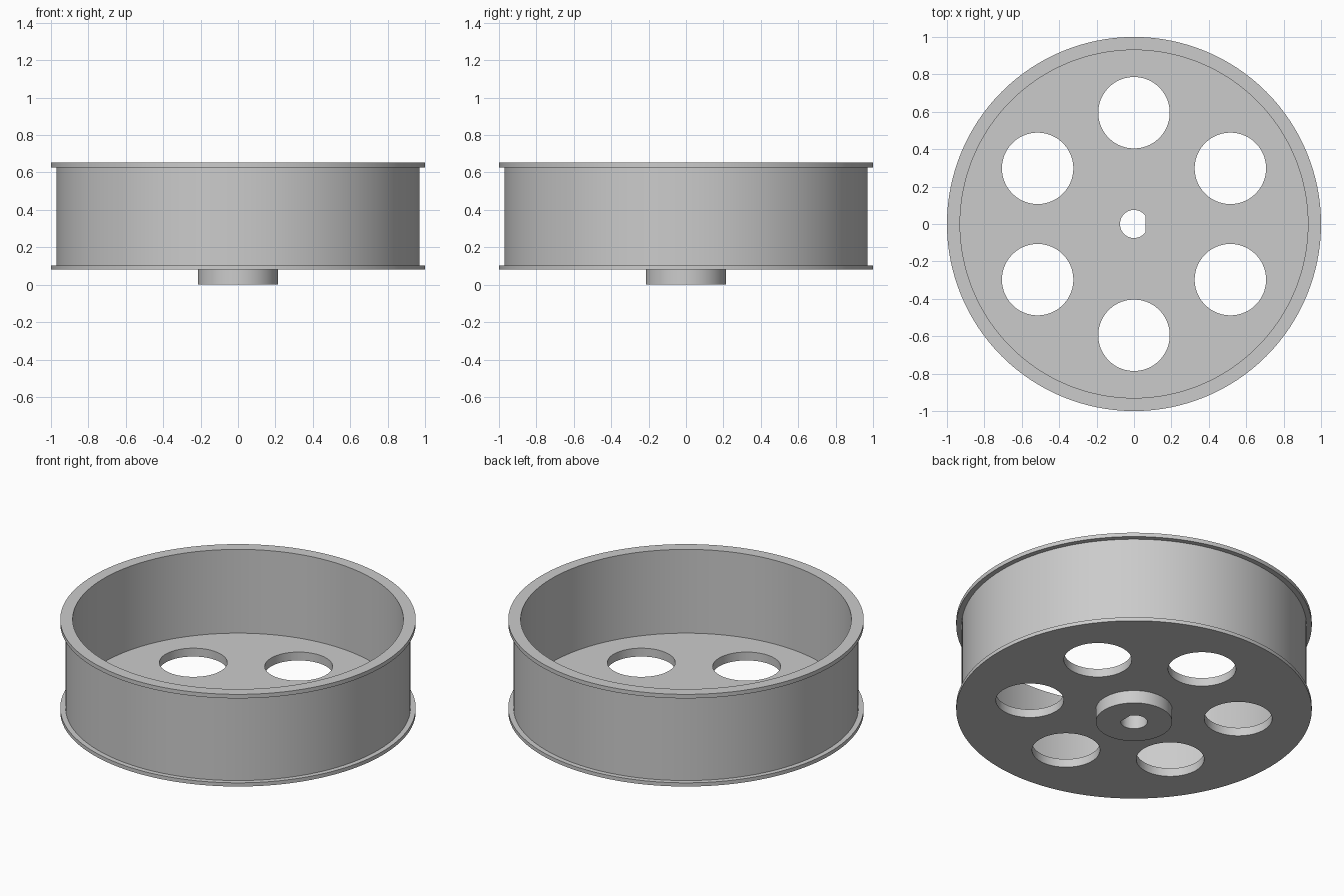
import bpy, bmesh, math

if "Cube" in bpy.data.objects:
    bpy.data.objects.remove(bpy.data.objects["Cube"])

grey = bpy.data.materials.new("plain grey")
grey.use_nodes = True
colour = (0.6, 0.6, 0.6, 1)
grey.diffuse_color = colour
grey.node_tree.nodes["Principled BSDF"].inputs["Base Color"].default_value = colour


def add_object(name, bm):
    bmesh.ops.recalc_face_normals(bm, faces=bm.faces)
    mesh = bpy.data.meshes.new(name)
    bm.to_mesh(mesh)
    bm.free()
    mesh.materials.append(grey)
    obj = bpy.data.objects.new(name, mesh)
    bpy.context.collection.objects.link(obj)
    return obj


def lathe(name, profile, steps=128):
    bm = bmesh.new()
    verts = [bm.verts.new((r, 0, z)) for r, z in profile]
    edges = [bm.edges.new(pair) for pair in zip(verts, verts[1:])]
    bmesh.ops.spin(bm, geom=verts + edges, axis=(0, 0, 1), cent=(0, 0, 0),
                   angle=math.tau, steps=steps, use_merge=True)
    bmesh.ops.remove_doubles(bm, verts=bm.verts, dist=1e-5)
    return add_object(name, bm)


def prism(name, outline, low=-0.1, high=0.4):
    bm = bmesh.new()
    base = bm.faces.new([bm.verts.new((x, y, low)) for x, y in outline])
    top = bmesh.ops.extrude_face_region(bm, geom=[base])["geom"]
    moved = [v for v in top if isinstance(v, bmesh.types.BMVert)]
    bmesh.ops.translate(bm, verts=moved, vec=(0, 0, high - low))
    return add_object(name, bm)


def circle(radius, cx=0, cy=0, steps=64):
    angles = [math.tau * (i + 0.5) / steps for i in range(steps)]
    return [(cx + radius * math.cos(a), cy + radius * math.sin(a)) for a in angles]


# Flanged drum with a floor and a short hub underneath
wheel = lathe("flanged_wheel", [
    (0, 0), (0.215, 0), (0.215, 0.08), (1, 0.08), (1, 0.103), (0.97, 0.103),
    (0.97, 0.627), (1, 0.627), (1, 0.652), (0.93, 0.652), (0.93, 0.132), (0, 0.132)])

# Six round floor openings
cutters = []
for i in range(6):
    a = math.radians(30 + 60 * i)
    cutters.append(prism("floor_hole_cutter",
                         circle(0.191, 0.595 * math.cos(a), 0.595 * math.sin(a))))

# Shaft bore with one flat side
half = math.acos(0.062 / 0.075)
arc = [half + (math.tau - 2 * half) * i / 48 for i in range(49)]
cutters.append(prism("shaft_bore_cutter",
                     [(0.075 * math.cos(a), 0.075 * math.sin(a)) for a in arc]))

# Cut the openings, then discard the cutters
bpy.ops.object.select_all(action="DESELECT")
wheel.select_set(True)
bpy.context.view_layer.objects.active = wheel
for cutter in cutters:
    cutter.hide_render = True
    cut = wheel.modifiers.new("opening", "BOOLEAN")
    cut.operation = "DIFFERENCE"
    cut.solver = "EXACT"
    cut.object = cutter
    bpy.ops.object.modifier_apply(modifier=cut.name)
    bpy.data.objects.remove(cutter)

bpy.ops.object.shade_smooth_by_angle(angle=math.radians(30))
